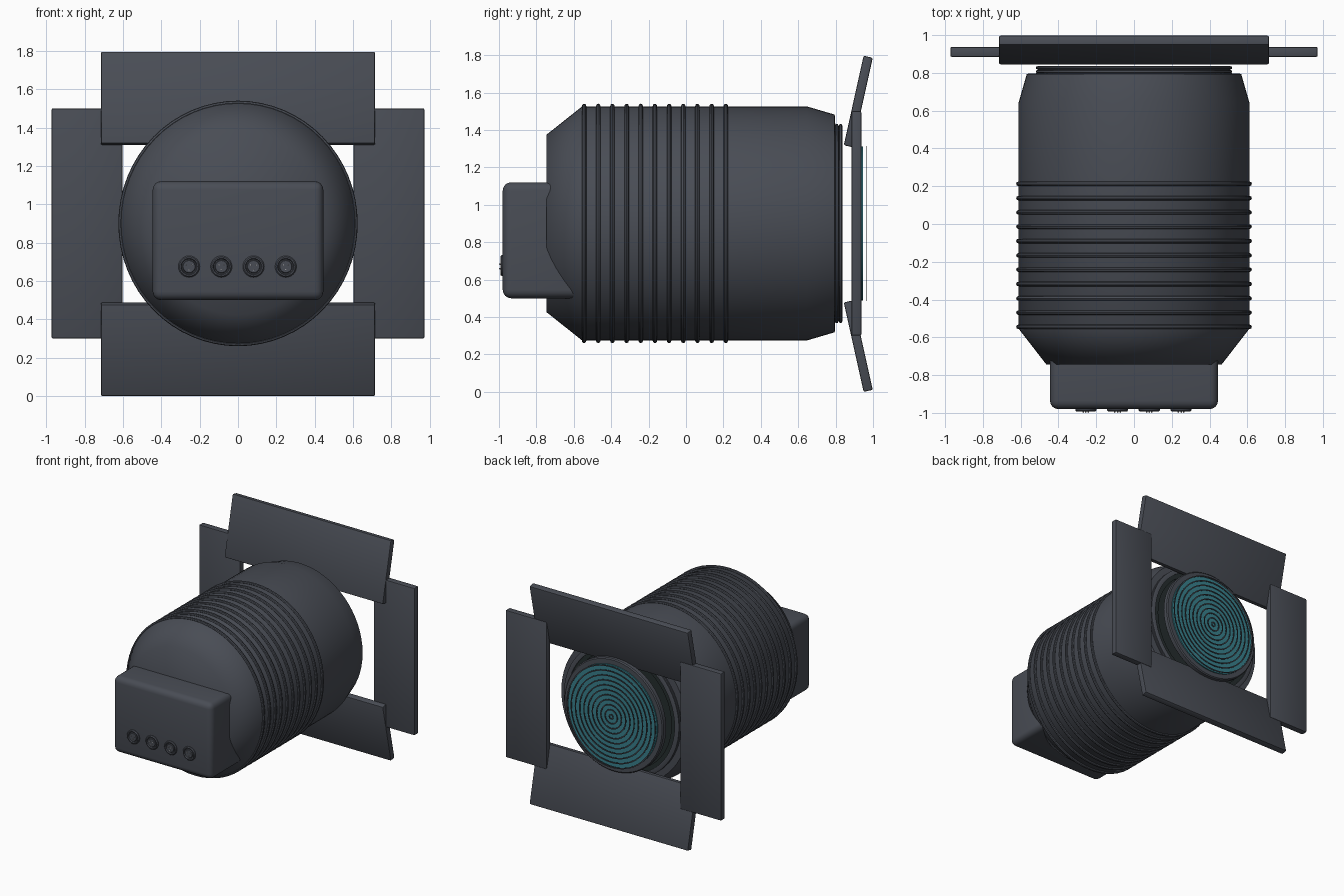
import bpy, bmesh, math
from mathutils import Matrix

if "Cube" in bpy.data.objects:
    bpy.data.objects.remove(bpy.data.objects["Cube"])

CZ = 0.90      # height of the lamp axis
SX = 0.975     # housing is slightly narrower than tall


def material(name, rgb):
    m = bpy.data.materials.new(name)
    m.diffuse_color = (*rgb, 1)
    m.use_nodes = True
    m.node_tree.nodes["Principled BSDF"].inputs["Base Color"].default_value = m.diffuse_color
    return m


GREY = material("charcoal_grey", (0.066, 0.073, 0.090))
DARK = material("dark_recess", (0.018, 0.026, 0.027))
TEAL = material("teal_glass", (0.040, 0.215, 0.260))
PIN = material("pin_metal", (0.45, 0.45, 0.47))


def finish(name, bm, mat, angle=35):
    bmesh.ops.recalc_face_normals(bm, faces=bm.faces)
    me = bpy.data.meshes.new(name)
    bm.to_mesh(me)
    bm.free()
    ob = bpy.data.objects.new(name, me)
    bpy.context.collection.objects.link(ob)
    me.materials.append(mat)
    bpy.ops.object.select_all(action='DESELECT')
    ob.select_set(True)
    bpy.context.view_layer.objects.active = ob
    bpy.ops.object.shade_smooth_by_angle(angle=math.radians(angle))
    return ob


def revolve(name, profile, mat, at=(0, CZ), n=64, sx=SX, closed=False, angle=35):
    """Spin (radius, y) points about an axis parallel to y."""
    bm = bmesh.new()
    rings = []
    for r, y in profile:
        count = 1 if r == 0 else n
        rings.append([bm.verts.new((at[0] + sx * r * math.cos(math.tau * i / n), y,
                                    at[1] + r * math.sin(math.tau * i / n)))
                      for i in range(count)])
    pairs = list(zip(rings, rings[1:]))
    if closed:
        pairs.append((rings[-1], rings[0]))
    for a, b in pairs:
        for i in range(n):
            quad = [a[i % len(a)], a[(i + 1) % len(a)], b[(i + 1) % len(b)], b[i % len(b)]]
            bm.faces.new(list(dict.fromkeys(quad)))
    return finish(name, bm, mat, angle)


def rounded_box(name, size, loc, mat, bevel, segments, tilt=0):
    bm = bmesh.new()
    bmesh.ops.create_cube(bm, size=1, matrix=Matrix.Diagonal((*size, 1)))
    bmesh.ops.bevel(bm, geom=bm.edges[:], offset=bevel, segments=segments,
                    profile=0.5, affect='EDGES')
    bm.transform(Matrix.Translation(loc) @ Matrix.Rotation(tilt, 4, 'X'))
    return finish(name, bm, mat)


def circle_section(r, y, minor, n=8):
    return [(r + minor * math.cos(math.tau * i / n), y + minor * math.sin(math.tau * i / n))
            for i in range(n)]


# Housing: tapered rear, straight barrel, tapered front
revolve("housing", [(0, -0.745), (0.475, -0.745), (0.626, -0.555), (0.626, 0.645),
                    (0.582, 0.795), (0.50, 0.80), (0, 0.80)], GREY, angle=55)

# Cooling ribs
for i in range(11):
    revolve("cooling_rib_%d" % (i + 1),
            circle_section(0.628, -0.545 + 0.0758 * i, 0.012), GREY, closed=True)

# Front collar with a stepped dark recess
revolve("front_collar", [(0.50, 0.79), (0.52, 0.795), (0.532, 0.803), (0.532, 0.812),
                         (0.52, 0.817), (0.532, 0.822), (0.532, 0.832), (0.52, 0.837),
                         (0.495, 0.837), (0.495, 0.79)], GREY, closed=True)
revolve("collar_recess", [(0.495, 0.828), (0.46, 0.828), (0.46, 0.815), (0, 0.815)], DARK)

# Lens rim, glass and concentric fresnel ridges
revolve("lens_rim", [(0.41, 0.885), (0.45, 0.885), (0.458, 0.893), (0.458, 0.927),
                     (0.45, 0.935), (0.41, 0.935)], GREY, closed=True)
revolve("lens_glass", [(0, 0.895), (0.412, 0.895), (0.412, 0.945), (0, 0.945)], TEAL)
for i in range(11):
    r = 0.012 + 0.0392 * i
    revolve("lens_ridge_%d" % (i + 1), [(r, 0.963), (r + 0.010, 0.963), (r + 0.010, 0.966),
                                        (r, 0.966)], GREY, closed=True, n=48)

# Barn doors: leaning top and bottom flaps, flat side flaps
for label, s in (("top", 1), ("bottom", -1)):
    rounded_box(label + "_barn_door", (1.43, 0.05, 0.49), (0, 0.921, 0.898 + s * 0.654),
                GREY, 0.008, 2, tilt=-s * math.radians(12.5))
for label, s in (("right", 1), ("left", -1)):
    rounded_box(label + "_barn_door", (0.37, 0.053, 1.20), (s * 0.787, 0.911, CZ),
                GREY, 0.008, 2)

# Rear control box running into the housing taper
rounded_box("control_box", (0.89, 0.48, 0.62), (0, -0.74, 0.81), GREY, 0.045, 4)

# Round sockets with three pins each
for k in range(4):
    x, z = -0.255 + 0.168 * k, 0.675
    revolve("socket_%d" % (k + 1), [(0.056, -0.97), (0.056, -0.986), (0.050, -0.993),
                                    (0.043, -0.993), (0.039, -0.984), (0.034, -0.984),
                                    (0.031, -0.990), (0, -0.990)],
            GREY, at=(x, z), n=24, sx=1)
    for j in range(3):
        a = math.radians(30 + 120 * j)
        revolve("socket_%d_pin_%d" % (k + 1, j + 1), [(0.004, -0.985), (0.004, -0.998), (0, -1.0)],
                PIN, at=(x + 0.016 * math.cos(a), z + 0.016 * math.sin(a)), n=8, sx=1)
